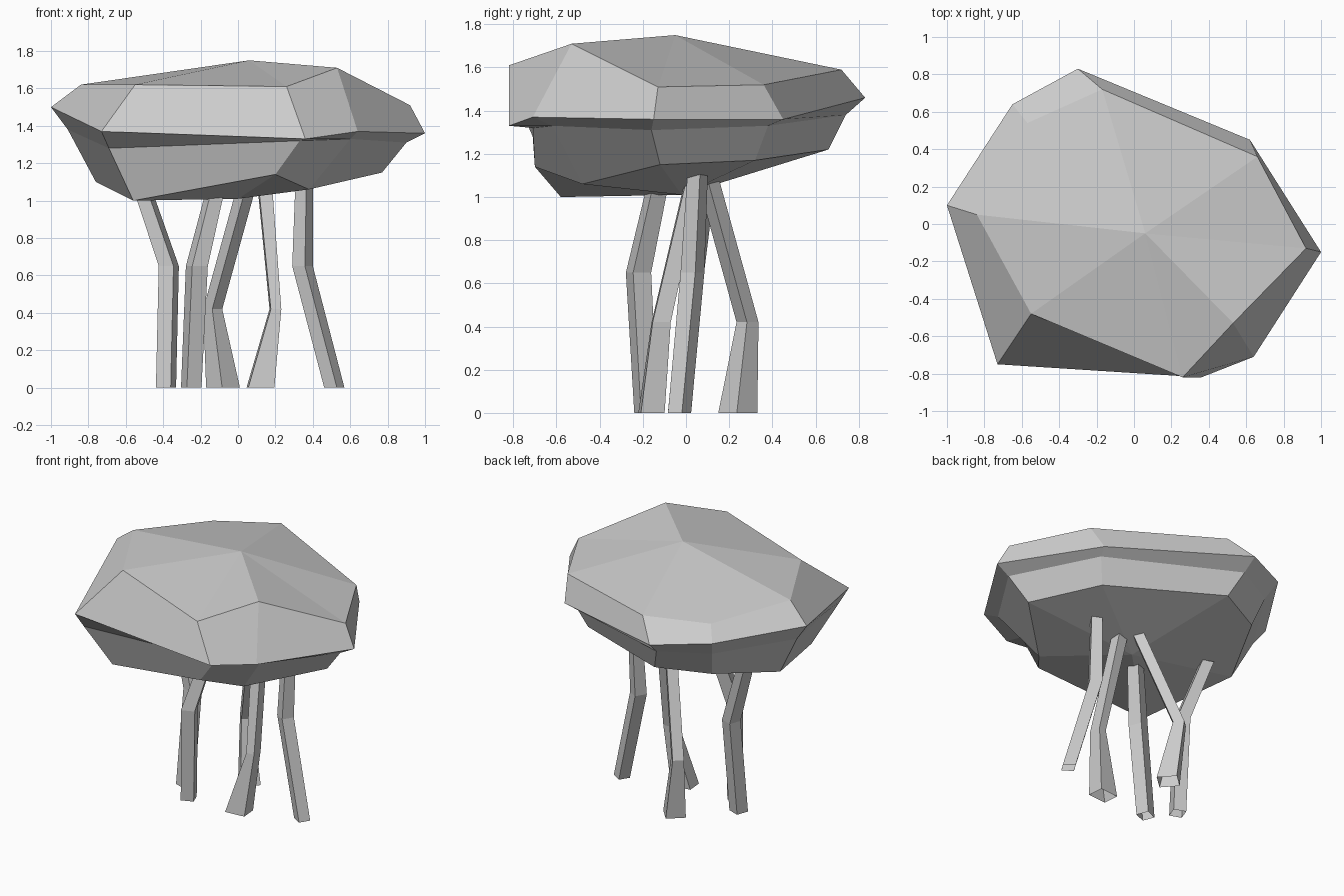
import bpy, bmesh
from math import radians, cos, sin
from mathutils import Vector


def finish(bm, name):
    bmesh.ops.recalc_face_normals(bm, faces=bm.faces[:])
    me = bpy.data.meshes.new(name)
    bm.to_mesh(me)
    bm.free()
    ob = bpy.data.objects.new(name, me)
    bpy.context.collection.objects.link(ob)
    return ob


def bridge(bm, a, b):
    n = len(a)
    for i in range(n):
        j = (i + 1) % n
        bm.faces.new((a[i], a[j], b[j], b[i]))


# Faceted crown: irregular eight-sided rings, starting at the left, going round by the front
UPPER = [(-.84, .05, 1.62), (-.55, -.48, 1.62), (.26, -.82, 1.61), (.53, -.53, 1.71),
         (.92, -.13, 1.51), (.66, .36, 1.52), (-.17, .72, 1.59), (-.57, .54, 1.57)]
RIM = [(-1.0, .10, 1.50), (-.73, -.75, 1.37), (.36, -.82, 1.33), (.64, -.71, 1.37),
       (1.0, -.15, 1.36), (.62, .45, 1.36), (-.30, .83, 1.46), (-.65, .64, 1.49)]
GROOVE = [(-.91, .08, 1.38), (-.69, -.71, 1.28), (.33, -.71, 1.32), (.60, -.62, 1.33),
          (.90, -.16, 1.31), (.59, .38, 1.33), (-.29, .74, 1.38), (-.60, .57, 1.38)]
LOWER = [(-.76, .05, 1.10), (-.56, -.58, 1.0), (.20, -.70, 1.14), (.38, -.48, 1.06),
         (.77, -.12, 1.15), (.53, .32, 1.17), (-.22, .66, 1.22), (-.55, .50, 1.20)]

bm = bmesh.new()
rings = [[bm.verts.new(p) for p in ring] for ring in (UPPER, RIM, GROOVE, LOWER)]
for a, b in zip(rings, rings[1:]):
    bridge(bm, a, b)
for ring, tip in ((rings[0], (.06, -.05, 1.75)), (rings[-1], (0, -.02, 1.01))):
    c = bm.verts.new(tip)
    for i in range(8):
        bm.faces.new((ring[i], ring[(i + 1) % 8], c))
finish(bm, "crown")


# Bent four-sided stems: foot, knee, top as (x, y, z, half width x, half width y)
def stem(name, angle, path):
    bm = bmesh.new()
    ca, sa = cos(radians(angle)), sin(radians(angle))
    loops = []
    for x, y, z, hx, hy in path:
        loop = []
        for sx, sy in ((-1, -1), (1, -1), (1, 1), (-1, 1)):
            u, v = sx * hx, sy * hy
            loop.append(bm.verts.new((x + u * ca - v * sa, y + u * sa + v * ca, z)))
        loops.append(loop)
    for a, b in zip(loops, loops[1:]):
        bridge(bm, a, b)
    bm.faces.new(loops[-1])
    finish(bm, name)


stem("left_stem", -20, [(-.385, -.03, 0, .042, .042), (-.37, .03, .65, .042, .042),
                        (-.52, .09, 1.09, .038, .038)])
stem("front_left_stem", 22, [(-.25, -.185, 0, .042, .042), (-.22, -.22, .65, .045, .045),
                             (-.12, -.13, 1.06, .038, .038)])
stem("back_stem", 42, [(-.08, .24, 0, .064, .064), (-.135, .285, .42, .036, .036),
                       (.05, .10, 1.09, .036, .036)])
stem("front_right_stem", 5, [(.12, -.16, 0, .07, .055), (.2, -.115, .42, .028, .042),
                             (.145, .03, 1.06, .036, .036)])
stem("right_stem", -32, [(.515, -.03, 0, .04, .038), (.345, .03, .65, .04, .04),
                         (.355, .055, 1.13, .034, .034)])
